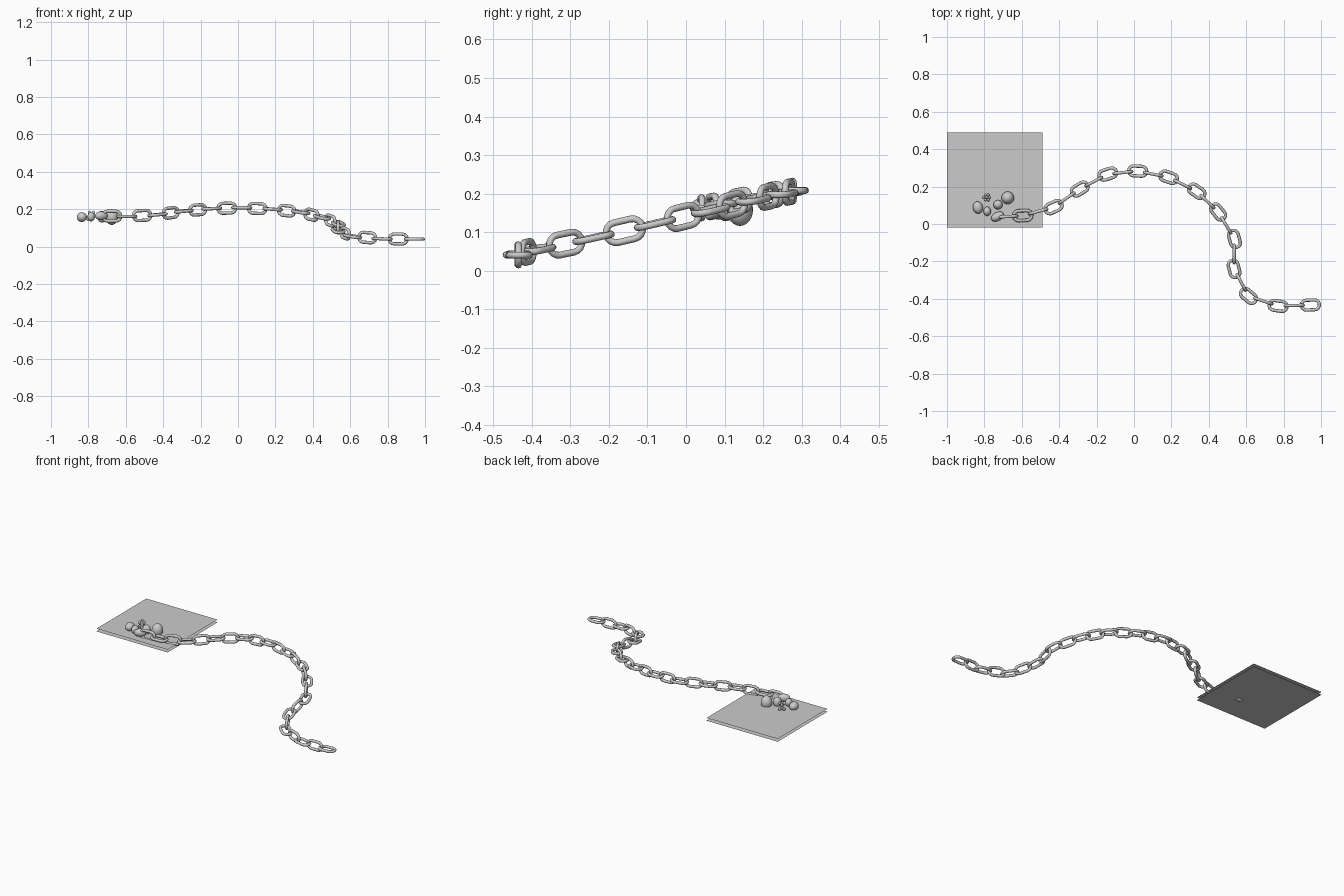
import bpy, bmesh, math
from mathutils import Vector, Matrix

if "Cube" in bpy.data.objects:
    bpy.data.objects.remove(bpy.data.objects["Cube"])

def material(name, c):
    m = bpy.data.materials.new(name)
    m.diffuse_color = (c, c, c, 1)
    m.use_nodes = True
    m.node_tree.nodes["Principled BSDF"].inputs["Base Color"].default_value = m.diffuse_color
    return m

STEEL = material("steel grey", 0.6)

def add(name, mesh, matrix=Matrix()):
    ob = bpy.data.objects.new(name, mesh)
    bpy.context.collection.objects.link(ob)
    ob.matrix_world = matrix
    return ob

# Stadium-shaped link lying flat, long axis along x
def link_mesh(length=0.114, width=0.07, r=0.0088, sides=10, arc=8):
    R = width / 2 - r
    h = length / 2 - r - R
    path = []
    for s in (1, -1):
        for i in range(arc + 1):
            a = math.pi * (i / arc - 0.5)
            n = Vector((s * math.cos(a), s * math.sin(a), 0))
            path.append((Vector((s * h, 0, 0)) + n * R, n))
    bm = bmesh.new()
    rings = []
    for p, n in path:
        rings.append([bm.verts.new(p + n * r * math.cos(t) + Vector((0, 0, r * math.sin(t))))
                      for t in (2 * math.pi * k / sides for k in range(sides))])
    for i, a in enumerate(rings):
        b = rings[(i + 1) % len(rings)]
        for k in range(sides):
            j = (k + 1) % sides
            bm.faces.new((a[k], b[k], b[j], a[j]))
    bmesh.ops.recalc_face_normals(bm, faces=bm.faces)
    for f in bm.faces:
        f.smooth = True
    me = bpy.data.meshes.new("link")
    bm.to_mesh(me)
    bm.free()
    me.materials.append(STEEL)
    return me

LINK = link_mesh()

def place_link(name, pos, direction, upright):
    x = direction.normalized()
    y = Vector((0, 0, 1)).cross(x).normalized()
    z = x.cross(y)
    if upright:
        y, z = z, -y
    m = Matrix((x, y, z)).transposed().to_4x4()
    add(name, LINK, Matrix.Translation(pos) @ m)

# Centres of the flat links; an upright link joins each pair
flat = [Vector(p) for p in [
    (-0.595, 0.045, .162), (-0.43, 0.09, .171), (-0.29, 0.187, .19), (-0.14, 0.267, .203),
    (0.02, 0.283, .208), (0.185, 0.25, .2), (0.335, 0.175, .184), (0.45, 0.064, .157),
    (0.537, -0.08, .122), (0.535, -0.24, .085), (0.612, -0.385, .055),
    (0.77, -0.438, .042), (0.943, -0.433, .04)]]
for i, p in enumerate(flat):
    a, b = flat[max(i - 1, 0)], flat[min(i + 1, len(flat) - 1)]
    place_link("flat_link", p, b - a if 0 < i < len(flat) - 1 else Vector((1, 0.04, 0)), False)
    if i + 1 < len(flat):
        place_link("upright_link", (p + b) / 2, b - p, True)
place_link("end_link", Vector((-0.675, 0.04, 0.163)), Vector((1, 0.05, 0)), True)

# Two thin square sheets under the chain end
for name, z in (("lower_sheet", 0.124), ("upper_sheet", 0.142)):
    me = bpy.data.meshes.new(name)
    me.from_pydata([(-1, -0.02, z), (-0.49, -0.02, z), (-0.49, 0.49, z), (-1, 0.49, z)],
                   [], [(0, 1, 2, 3)])
    me.materials.append(STEEL)
    add(name, me)

# Pebbles: position, radii, turn
def pebble(name, pos, size, turn=0):
    bm = bmesh.new()
    bmesh.ops.create_uvsphere(bm, u_segments=20, v_segments=12, radius=1)
    bmesh.ops.scale(bm, vec=size, verts=bm.verts)
    for f in bm.faces:
        f.smooth = True
    me = bpy.data.meshes.new(name)
    bm.to_mesh(me)
    bm.free()
    me.materials.append(STEEL)
    add(name, me, Matrix.Translation(pos) @ Matrix.Rotation(math.radians(turn), 4, 'Z'))

pebble("bean", (-0.73, 0.04, .165), (.037, .023, .024), 28)
pebble("small_pebble", (-0.785, 0.068, .16), (.02, .025, .025))
pebble("mid_pebble", (-0.727, 0.103, .16), (.025, .025, .032))
pebble("oval_pebble", (-0.835, 0.088, .158), (.027, .033, .026), 10)
pebble("large_pebble", (-0.675, 0.14, .158), (.034, .034, .042))

# Cluster of tiny beads
for k in range(6):
    a = k * math.pi / 3
    pebble("bead", (-0.787 + .015 * math.cos(a), 0.142 + .015 * math.sin(a),
                    .165 + .015 * (-1) ** k), (.008, .008, .012))
pebble("bead_core", (-0.787, 0.142, .16), (.01, .01, .026))
